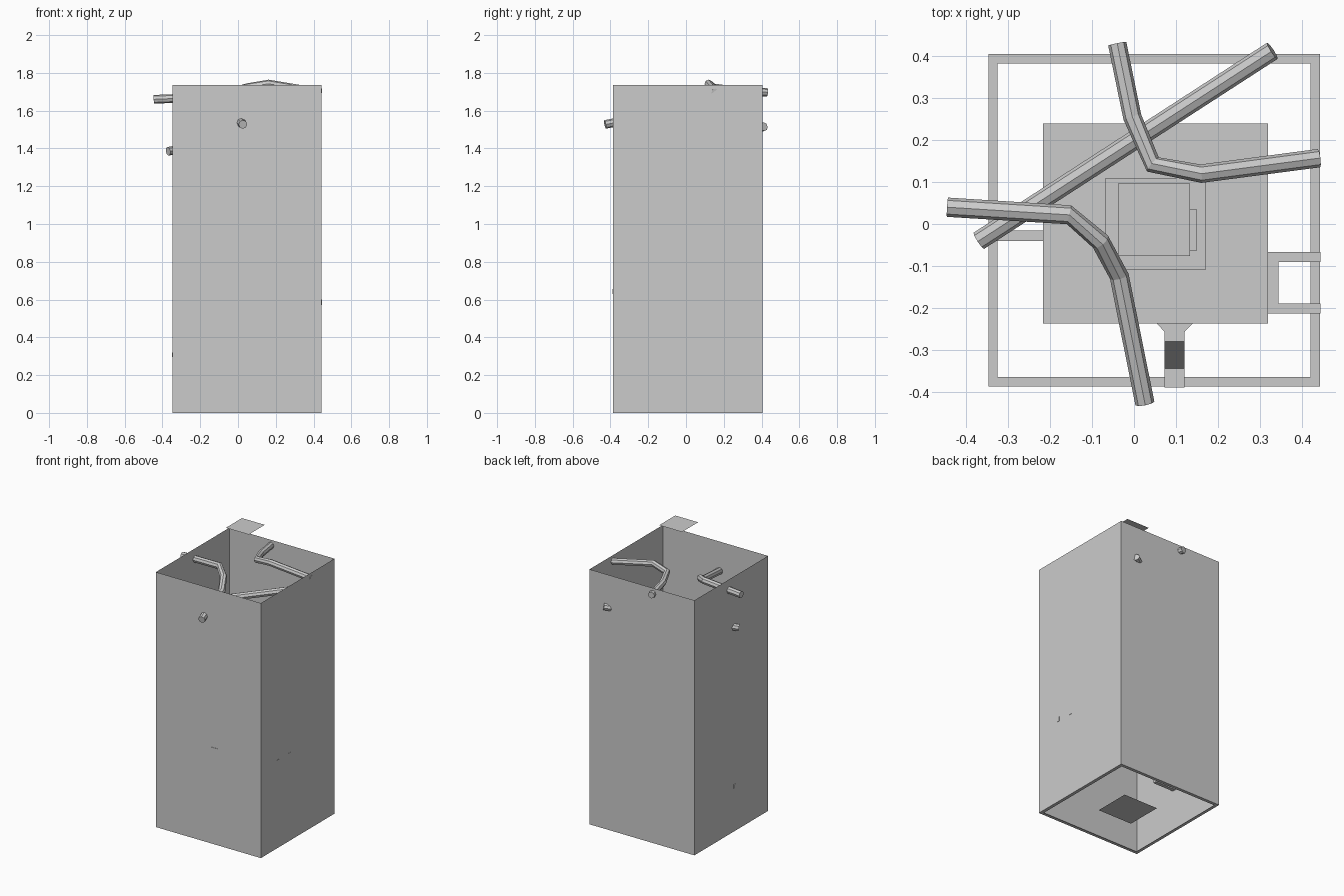
import bpy, bmesh
from mathutils import Vector

if "Cube" in bpy.data.objects:
    bpy.data.objects.remove(bpy.data.objects["Cube"], do_unlink=True)

grey = bpy.data.materials.new("plain_grey")
grey.use_nodes = True
COLOUR = (0.6, 0.6, 0.6, 1)
grey.diffuse_color = COLOUR
grey.node_tree.nodes["Principled BSDF"].inputs["Base Color"].default_value = COLOUR


def finish(name, bm):
    mesh = bpy.data.meshes.new(name)
    bm.to_mesh(mesh)
    bm.free()
    mesh.materials.append(grey)
    obj = bpy.data.objects.new(name, mesh)
    bpy.context.collection.objects.link(obj)
    return obj


def box_mesh(lo, hi):
    bm = bmesh.new()
    bmesh.ops.create_cube(bm, size=1)
    lo, hi = Vector(lo), Vector(hi)
    for v in bm.verts:
        v.co = (lo + hi) / 2 + v.co * (hi - lo)
    return bm


def box(name, lo, hi):
    return finish(name, box_mesh(lo, hi))


def sheet(name, lo, hi, z):
    bm = bmesh.new()
    corners = [(lo[0], lo[1]), (hi[0], lo[1]), (hi[0], hi[1]), (lo[0], hi[1])]
    bm.faces.new([bm.verts.new((x, y, z)) for x, y in corners])
    return finish(name, bm)


def tube(name, path, radius, sides):
    """Sweep a polygon along a path, with capped ends."""
    bm = bmesh.new()
    pts = [Vector(p) for p in path]
    rings = []
    for i, p in enumerate(pts):
        along = (pts[min(i + 1, len(pts) - 1)] - pts[max(i - 1, 0)]).normalized()
        turn = along.to_track_quat("Z", "Y")
        ring = bmesh.ops.create_circle(bm, segments=sides, radius=radius)["verts"]
        for v in ring:
            v.co = p + turn @ v.co
        rings.append(ring)
    for a, b in zip(rings, rings[1:]):
        for k in range(sides):
            n = (k + 1) % sides
            bm.faces.new((a[k], a[n], b[n], b[k]))
    bm.faces.new(rings[0])
    bm.faces.new(rings[-1])
    bmesh.ops.recalc_face_normals(bm, faces=bm.faces)
    return finish(name, bm)


def duct(name, stations, thick):
    """Rectangular duct along y: each station is (y, z, half width)."""
    bm = bmesh.new()
    cx = 0.097
    rings = [[bm.verts.new((cx + sx * w, y, z + sz * thick / 2))
              for sx, sz in ((-1, -1), (1, -1), (1, 1), (-1, 1))]
             for y, z, w in stations]
    for a, b in zip(rings, rings[1:]):
        for k in range(4):
            n = (k + 1) % 4
            bm.faces.new((a[k], a[n], b[n], b[k]))
    bm.faces.new(rings[0])
    bm.faces.new(rings[-1])
    bmesh.ops.recalc_face_normals(bm, faces=bm.faces)
    return finish(name, bm)


# Open shaft of thin walls with a narrow rim around its bottom opening
bm = box_mesh((-0.347, -0.387, 0), (0.443, 0.405, 1.735))
bm.normal_update()
top = [f for f in bm.faces if f.normal.z > 0.5]
bmesh.ops.delete(bm, geom=top, context="FACES_ONLY")
bottom = [f for f in bm.faces if f.normal.z < -0.5]
bmesh.ops.inset_region(bm, faces=bottom, thickness=0.031)
bmesh.ops.delete(bm, geom=bottom, context="FACES_ONLY")
finish("shaft_walls", bm)

# Loose horizontal sheets above and below
sheet("top_plate", (-0.038, -0.076), (0.134, 0.097), 2.0)
sheet("bottom_plate", (-0.08, -0.125), (0.18, 0.125), 0.002)

# Inner block with a stepped lid
box("inner_block", (-0.217, -0.237, 0.5), (0.319, 0.24, 0.95))
box("block_lid", (-0.068, -0.108, 0.95), (0.172, 0.11, 0.98))
box("lid_latch", (0.05, -0.063, 0.98), (0.15, 0.035, 0.99))

# Small ducts from the block to the walls
for label, y in (("front", -0.202), ("rear", -0.079)):
    box("right_arm_" + label, (0.319, y - 0.012, 0.57), (0.445, y + 0.012, 0.6))
box("right_arm_bridge", (0.319, -0.214, 0.57), (0.344, -0.067, 0.6))
box("left_arm", (-0.349, -0.04, 0.295), (-0.19, -0.016, 0.32))
box("left_arm_riser", (-0.215, -0.04, 0.32), (-0.19, -0.016, 0.5))
duct("front_duct", [(-0.237, 0.78, 0.043), (-0.257, 0.78, 0.024),
                    (-0.28, 0.78, 0.024), (-0.345, 0.643, 0.024),
                    (-0.39, 0.643, 0.024)], 0.028)

# Branches crossing the shaft near its top
tube("straight_branch", [(-0.37, -0.04, 1.385), (0.33, 0.413, 1.515)], 0.023, 8)
tube("front_branch", [(-0.445, 0.04, 1.66), (-0.155, 0.022, 1.672),
                      (-0.08, -0.042, 1.645), (-0.035, -0.125, 1.59),
                      (0.026, -0.428, 1.527)], 0.023, 8)
tube("back_branch", [(-0.04, 0.43, 1.697), (-0.004, 0.255, 1.707),
                     (0.045, 0.142, 1.722), (0.16, 0.12, 1.742),
                     (0.441, 0.157, 1.695)], 0.022, 8)
